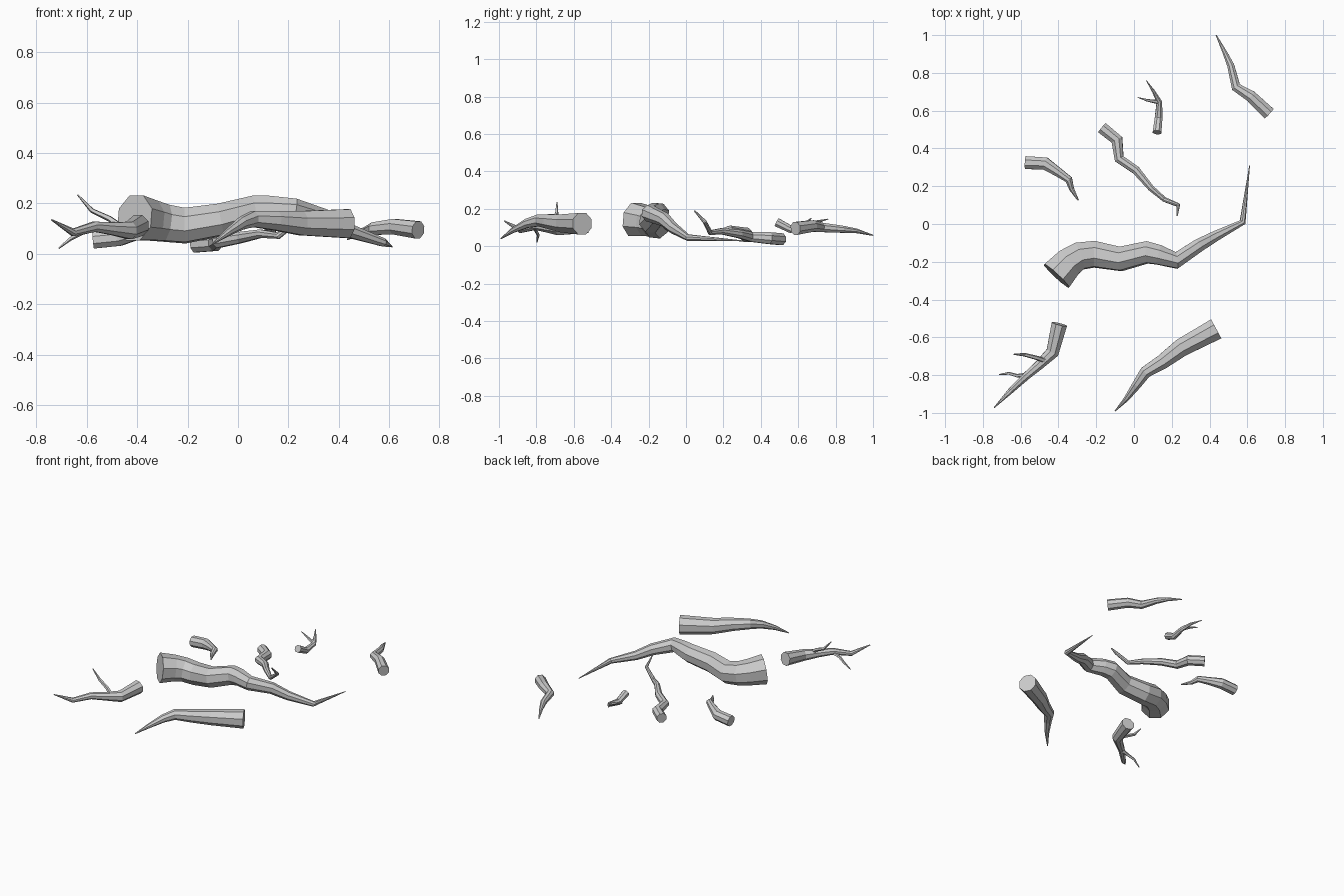
import bpy, bmesh, math
from mathutils import Vector


def add_limb(bm, pts, sides):
    """Tapered tube through (x, y, z, radius) points, closed at both ends."""
    P = [Vector(p[:3]) for p in pts]
    rings, u = [], None
    for i, p in enumerate(P):
        a = (p - P[i - 1]).normalized() if i else Vector()
        b = (P[i + 1] - p).normalized() if i < len(P) - 1 else Vector()
        t = (a + b).normalized()
        if u is None:
            u = Vector((0, 0, 1))
        u = (u - t * u.dot(t)).normalized()
        v = t.cross(u)
        r = pts[i][3]
        ring = []
        for k in range(sides):
            ang = 2 * math.pi * (k + 0.5) / sides
            ring.append(bm.verts.new(p + (u * math.cos(ang) + v * math.sin(ang)) * r))
        rings.append(ring)
    for r0, r1 in zip(rings, rings[1:]):
        for k in range(sides):
            j = (k + 1) % sides
            bm.faces.new((r0[k], r0[j], r1[j], r1[k]))
    bm.faces.new(rings[0][::-1])
    bm.faces.new(rings[-1])


def branch(name, path, twigs=(), sides=8):
    bm = bmesh.new()
    add_limb(bm, path, sides)
    for t in twigs:
        add_limb(bm, t, 5)
    bmesh.ops.recalc_face_normals(bm, faces=bm.faces[:])
    me = bpy.data.meshes.new(name)
    bm.to_mesh(me)
    bm.free()
    bpy.context.collection.objects.link(bpy.data.objects.new(name, me))


# Large central bough
branch("main_bough", [
    (-.41, -.275, .143, .097), (-.345, -.205, .132, .085), (-.29, -.17, .122, .078),
    (-.21, -.16, .112, .074), (-.07, -.185, .135, .068), (.07, -.15, .173, .062),
    (.13, -.163, .178, .056), (.225, -.193, .175, .047), (.34, -.115, .142, .038),
    (.43, -.065, .095, .03), (.575, .01, .046, .018), (.612, .31, .028, .002)])

# Thick front right branch
branch("front_right_branch", [
    (.435, -.555, .12, .062), (.25, -.655, .122, .052), (.15, -.73, .132, .042),
    (.06, -.785, .138, .034), (.015, -.85, .122, .026), (-.04, -.925, .085, .015),
    (-.1, -.99, .04, .003)])

# Front left branch with two side twigs
branch("front_left_branch", [
    (-.395, -.53, .113, .045), (-.432, -.68, .093, .037), (-.5, -.745, .1, .027),
    (-.57, -.805, .108, .022), (-.655, -.885, .085, .016), (-.74, -.972, .135, .003)],
    twigs=[
        [(-.47, -.725, .11, .015), (-.51, -.71, .14, .012), (-.58, -.692, .172, .01), (-.637, -.69, .235, .003)],
        [(-.57, -.8, .1, .013), (-.62, -.803, .085, .01), (-.665, -.79, .06, .008), (-.712, -.797, .022, .003)]])

# Short back left branch
branch("back_left_branch", [
    (-.575, .325, .055, .037), (-.47, .32, .065, .036), (-.41, .28, .078, .027),
    (-.345, .235, .09, .021), (-.33, .185, .08, .014), (-.295, .125, .08, .004)])

# Crooked back centre branch
branch("back_centre_branch", [
    (-.17, .51, .037, .034), (-.09, .445, .043, .034), (-.078, .345, .05, .028),
    (.01, .285, .065, .024), (.09, .19, .08, .018), (.16, .13, .072, .014),
    (.235, .1, .13, .011), (.228, .045, .19, .004)])

# Small forked twig
branch("forked_twig", [
    (.122, .485, .128, .025), (.13, .56, .09, .022), (.134, .645, .105, .016),
    (.105, .7, .13, .009), (.065, .76, .145, .002)],
    twigs=[[(.132, .645, .108, .012), (.07, .655, .135, .007), (.02, .67, .15, .002)]], sides=8)

# Back right branch
branch("back_right_branch", [
    (.715, .585, .095, .037), (.62, .675, .108, .033), (.54, .725, .1, .027),
    (.512, .84, .09, .02), (.48, .91, .082, .013), (.435, 1.0, .058, .003)])
